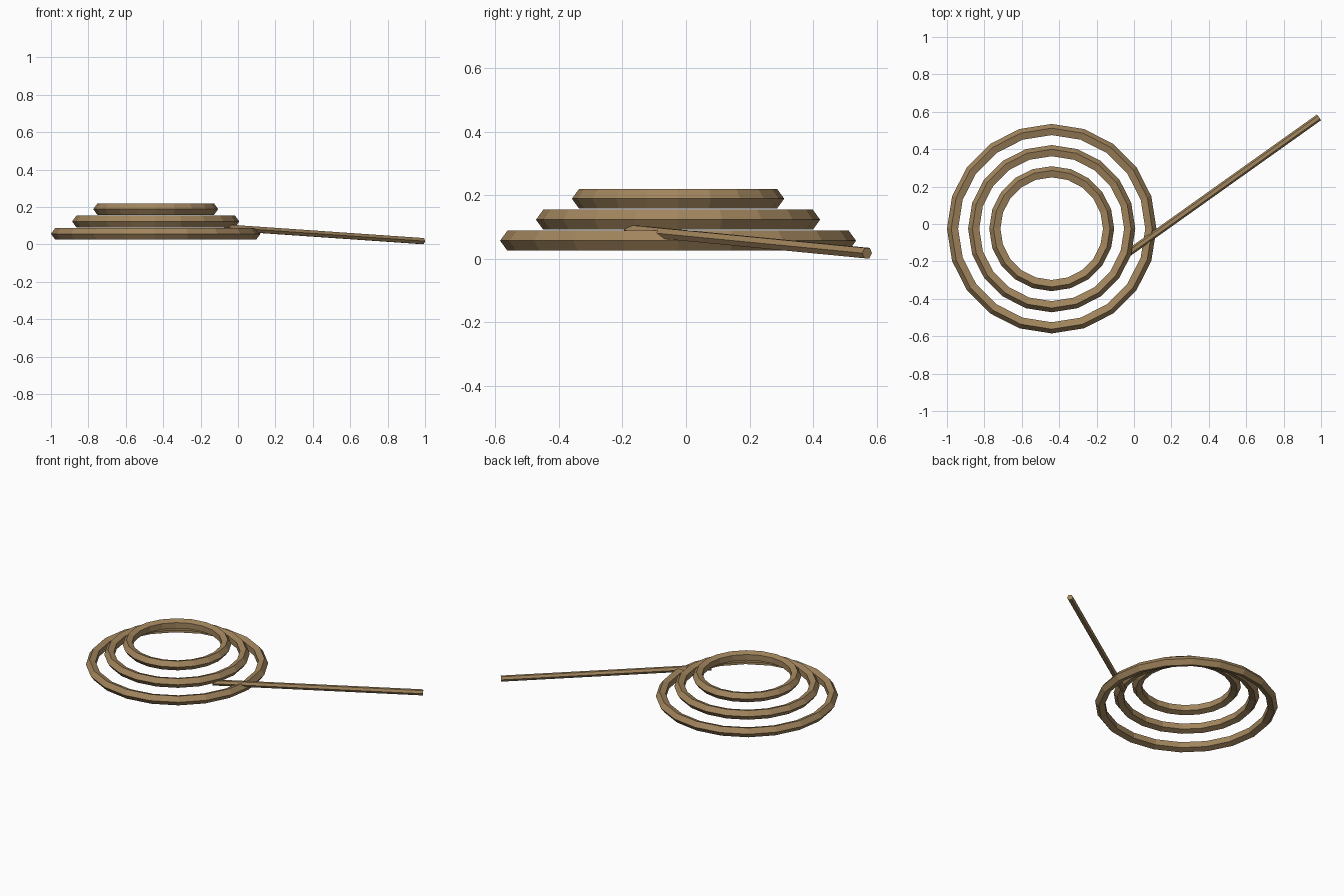
import bpy, bmesh, math
from mathutils import Vector

if "Cube" in bpy.data.objects:
    bpy.data.objects.remove(bpy.data.objects["Cube"])

rope = bpy.data.materials.new("rope tan")
rope.diffuse_color = (0.36, 0.235, 0.11, 1)
rope.use_nodes = True
rope.node_tree.nodes["Principled BSDF"].inputs["Base Color"].default_value = rope.diffuse_color

# Stacked rope loops: five-sided section, shrinking towards the top
for name, radius, z in (("lower_loop", 0.527, 0.0565),
                        ("middle_loop", 0.414, 0.1225),
                        ("upper_loop", 0.301, 0.1885)):
    bpy.ops.mesh.primitive_torus_add(
        major_segments=20, minor_segments=5, major_radius=radius,
        minor_radius=0.033, location=(-0.44, -0.025, z))
    loop = bpy.context.object
    loop.name = name
    loop.data.materials.append(rope)

# Loose rope end: hexagonal rod sloping from the coil down to the ground
start, end = Vector((-0.065, -0.18, 0.09)), Vector((0.989, 0.57, 0.0175))
along = (end - start).normalized()
side = along.cross(Vector((0, 0, 1))).normalized()
up = side.cross(along)
bm = bmesh.new()
rings = []
for centre in (start, end):
    rings.append([bm.verts.new(centre + 0.0189 * (side * math.cos(a) + up * math.sin(a)))
                  for a in (i * math.pi / 3 for i in range(6))])
a, b = rings
for i in range(6):
    j = (i + 1) % 6
    bm.faces.new((a[i], a[j], b[j], b[i]))
bm.faces.new(a)
bm.faces.new(b)
bmesh.ops.recalc_face_normals(bm, faces=bm.faces)
mesh = bpy.data.meshes.new("loose_end")
bm.to_mesh(mesh)
bm.free()
mesh.materials.append(rope)
bpy.context.collection.objects.link(bpy.data.objects.new("loose_end", mesh))
